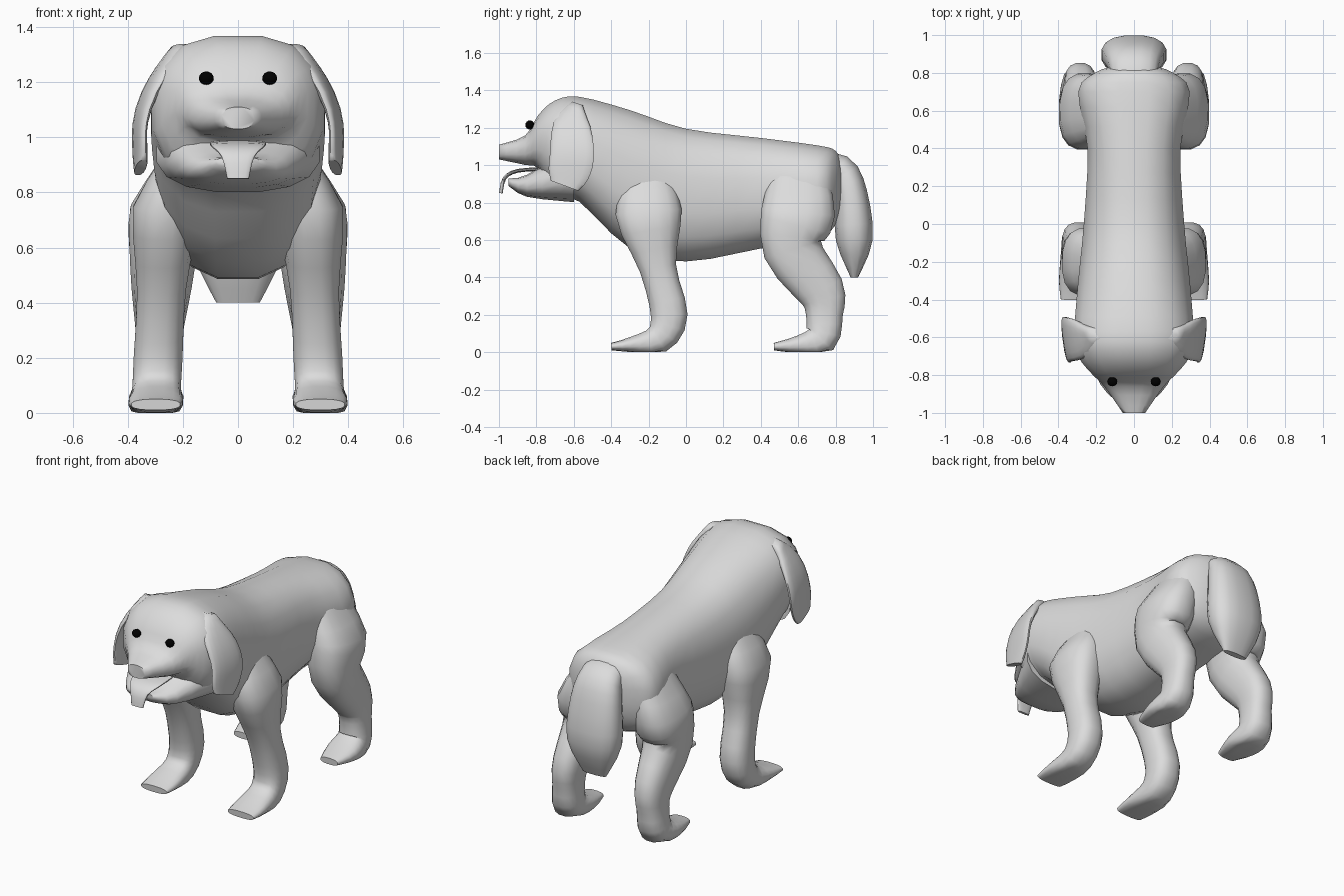
import bpy, bmesh, math
from mathutils import Vector

if "Cube" in bpy.data.objects:
    bpy.data.objects.remove(bpy.data.objects["Cube"])


def material(name, level):
    mat = bpy.data.materials.new(name)
    mat.use_nodes = True
    colour = (level, level, level, 1)
    mat.diffuse_color = colour
    mat.node_tree.nodes["Principled BSDF"].inputs["Base Color"].default_value = colour
    return mat


coat = material("pale grey coat", 0.72)
black = material("black eye", 0)


def power(value, exponent):
    return math.copysign(abs(value) ** exponent, value)


def outline(squareness, sides=16):
    """Points of a rounded unit square."""
    turns = [math.tau * (i + 0.5) / sides for i in range(sides)]
    return [(power(math.cos(t), squareness), power(math.sin(t), squareness)) for t in turns]


def smooth_keys(keys, steps=3):
    """Fill in rows between the key rows along a soft curve."""
    keys = [Vector(key) for key in keys]
    padded = [keys[0]] + keys + [keys[-1]]
    rows = []
    for before, start, end, after in zip(padded, padded[1:], padded[2:], padded[3:]):
        leave, arrive = (end - before) / 2, (after - start) / 2
        for step in range(steps):
            t = step / steps
            ease = t * t * (3 - 2 * t)
            rows.append(start.lerp(end, ease)
                        + leave * t * (1 - t) ** 2 - arrive * t * t * (1 - t))
    return rows + [keys[-1]]


def skin(name, rings):
    """Join rings of points into a closed smooth surface."""
    bm = bmesh.new()
    loops = [[bm.verts.new(point) for point in ring] for ring in rings]
    for a, b in zip(loops, loops[1:]):
        for i in range(len(a)):
            bm.faces.new((a[i - 1], a[i], b[i], b[i - 1]))
    bm.faces.new(loops[0])
    bm.faces.new(loops[-1])
    bmesh.ops.recalc_face_normals(bm, faces=bm.faces)
    mesh = bpy.data.meshes.new(name)
    bm.to_mesh(mesh)
    bm.free()
    mesh.materials.append(coat)
    part = bpy.data.objects.new(name, mesh)
    bpy.context.collection.objects.link(part)
    bpy.ops.object.select_all(action="DESELECT")
    part.select_set(True)
    bpy.context.view_layer.objects.active = part
    bpy.ops.object.shade_smooth_by_angle(angle=math.radians(60))


def trunk(name, keys, squareness):
    """Upright sections; each key is y, half width, bottom, top."""
    rings = []
    for y, width, low, high in smooth_keys(keys):
        middle, half = (low + high) / 2, (high - low) / 2
        rings.append([(width * u, y, middle + half * v) for u, v in outline(squareness)])
    skin(name, rings)


def limb(name, keys, offset=lambda y, z: 0, side=1):
    """Sections square to a side-on path; each key is y, z, half depth, half width."""
    rows = smooth_keys(keys)
    rings = []
    for i, (y, z, depth, width) in enumerate(rows):
        along = rows[min(i + 1, len(rows) - 1)] - rows[max(i - 1, 0)]
        across = Vector((-along[1], along[0])).normalized()
        ring = []
        for u, v in outline(0.8):
            py = y + across.x * depth * v
            pz = max(z + across.y * depth * v, 0)
            ring.append((side * (offset(py, pz) + width * u), py, pz))
        rings.append(ring)
    skin(name, rings)


# Muzzle, skull, neck and trunk in one sweep
trunk("body", [
    (-1, 0.06, 1.03, 1.11), (-0.86, 0.16, 1, 1.16), (-0.79, 0.23, 0.98, 1.27),
    (-0.7, 0.3, 0.84, 1.35), (-0.57, 0.32, 0.8, 1.37),
    (-0.3, 0.3, 0.55, 1.3), (0, 0.27, 0.48, 1.2), (0.4, 0.25, 0.55, 1.15),
    (0.7, 0.3, 0.6, 1.11), (0.8, 0.21, 0.68, 1.08), (0.84, 0.1, 0.8, 1)], 0.8)

# Lower jaw below the open mouth
trunk("lower_jaw", [(-0.95, 0.08, 0.89, 0.93), (-0.85, 0.18, 0.83, 0.95),
                    (-0.6, 0.3, 0.8, 1.1)], 0.8)

# Tongue hanging over the jaw, and bushy tail
limb("tongue", [(-0.75, 0.98, 0.01, 0.1), (-0.9, 0.97, 0.01, 0.1),
                (-0.97, 0.93, 0.01, 0.06), (-0.99, 0.85, 0.01, 0.04)])
limb("tail", [(0.68, 1, 0.06, 0.12), (0.82, 0.98, 0.08, 0.13), (0.88, 0.85, 0.09, 0.16),
              (0.9, 0.6, 0.1, 0.17), (0.9, 0.4, 0.02, 0.08)])

front_leg = [
    (-0.2, 1, 0.1, 0.06), (-0.2, 0.75, 0.18, 0.12), (-0.15, 0.45, 0.1, 0.09),
    (-0.09, 0.2, 0.1, 0.09), (-0.15, 0.07, 0.08, 0.09), (-0.3, 0.04, 0.04, 0.1),
    (-0.4, 0.03, 0.02, 0.09)]
hind_leg = [
    (0.6, 1, 0.14, 0.06), (0.6, 0.75, 0.2, 0.13), (0.57, 0.55, 0.16, 0.12),
    (0.72, 0.33, 0.13, 0.09), (0.74, 0.2, 0.1, 0.08), (0.72, 0.07, 0.09, 0.09),
    (0.6, 0.04, 0.05, 0.1), (0.47, 0.03, 0.02, 0.06)]
ear = [
    (-0.58, 1.33, 0.03, 0.04), (-0.61, 1.22, 0.1, 0.03), (-0.61, 1.05, 0.12, 0.02),
    (-0.63, 0.95, 0.11, 0.02), (-0.65, 0.89, 0.08, 0.02)]


def leg_offset(y, z):
    """Legs lean in a little and tuck into the trunk above the shoulder or hip."""
    return 0.3 - z / 20 - max(z - 0.75, 0) / 3


def ear_offset(y, z):
    """Ears curve over the skull and flare toward the back."""
    return 0.36 - 1.5 * max(z - 1, 0) ** 2 + (y + 0.6) / 7


for label, side in (("left", 1), ("right", -1)):
    limb(label + "_front_leg", front_leg, leg_offset, side)
    limb(label + "_hind_leg", hind_leg, leg_offset, side)
    limb(label + "_ear", ear, ear_offset, side)
    # Small round eye
    bpy.ops.mesh.primitive_uv_sphere_add(segments=12, ring_count=8, radius=0.027,
                                         location=(side * 0.115, -0.835, 1.215))
    eye = bpy.context.object
    eye.name = label + "_eye"
    eye.scale = (1, 0.9, 0.9)
    eye.data.materials.append(black)
    bpy.ops.object.shade_smooth()
